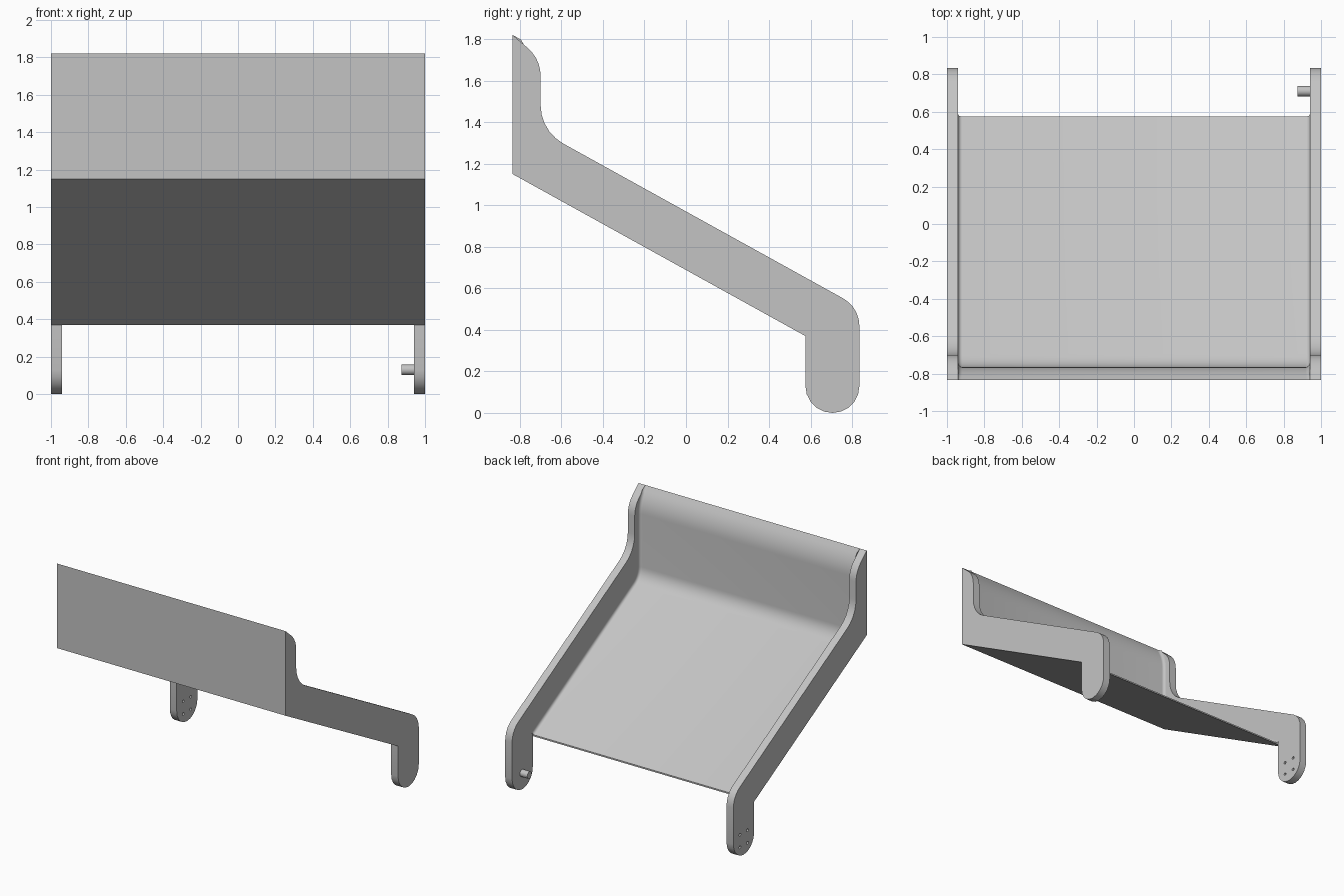
import bpy, bmesh, math
from mathutils import Vector

if "Cube" in bpy.data.objects:
    bpy.data.objects.remove(bpy.data.objects["Cube"])

GREY = (0.55, 0.55, 0.55, 1)
mat = bpy.data.materials.new("light_grey")
mat.use_nodes = True
mat.diffuse_color = GREY
mat.node_tree.nodes["Principled BSDF"].inputs["Base Color"].default_value = GREY


def rounded(corners, steps):
    """Turn (y, z, tangent_length) corners into a profile with round fillets."""
    pts = []
    n = len(corners)
    for i, (y, z, t) in enumerate(corners):
        p = Vector((y, z))
        if t == 0:
            pts.append(p)
            continue
        a = (Vector(corners[i - 1][:2]) - p).normalized()
        b = (Vector(corners[(i + 1) % n][:2]) - p).normalized()
        half = a.angle(b) / 2
        radius = t * math.tan(half)
        centre = p + (a + b).normalized() * t / math.cos(half)
        start, end = p + a * t - centre, p + b * t - centre
        sweep = start.angle(end)
        for k in range(steps + 1):
            f = k / steps
            v = start * math.sin((1 - f) * sweep) + end * math.sin(f * sweep)
            pts.append(centre + v.normalized() * radius)
    return pts


def loft(name, sections):
    """Skin closed (x, profile) sections into a solid."""
    bm = bmesh.new()
    rings = [[bm.verts.new((x, p.x, p.y)) for p in prof] for x, prof in sections]
    for r, s in zip(rings, rings[1:]):
        for i in range(len(r)):
            j = (i + 1) % len(r)
            bm.faces.new((r[i], r[j], s[j], s[i]))
    bm.faces.new(rings[0])
    bm.faces.new(rings[-1])
    bmesh.ops.recalc_face_normals(bm, faces=bm.faces)
    mesh = bpy.data.meshes.new(name)
    bm.to_mesh(mesh)
    bm.free()
    ob = bpy.data.objects.new(name, mesh)
    bpy.context.collection.objects.link(ob)
    return ob


def activate(ob):
    bpy.ops.object.select_all(action='DESELECT')
    ob.select_set(True)
    bpy.context.view_layer.objects.active = ob


def finish(ob):
    ob.data.materials.clear()
    ob.data.materials.append(mat)
    activate(ob)
    bpy.ops.object.shade_smooth_by_angle(angle=math.radians(32))


def rod(name, radius, length, x, y, z):
    bpy.ops.mesh.primitive_cylinder_add(vertices=20, radius=radius, depth=length,
                                        location=(x, y, z),
                                        rotation=(0, math.pi / 2, 0))
    ob = bpy.context.object
    ob.name = name
    return ob


# Side plates with a rounded leg at the back
INNER = 0.94
FRONT, BACK, LEG = -0.835, 0.835, 0.575
leg_r = (BACK - LEG) / 2
plate = rounded([
    (FRONT, 1.15, 0), (FRONT, 1.82, 0), (-0.70, 1.703, 0.08),
    (-0.70, 1.357, 0.125), (BACK, 0.508, 0.09),
    (BACK, 0, leg_r), (LEG, 0, leg_r), (LEG, 0.37, 0)], 5)
left_plate = loft("left_side_plate", [(INNER, plate), (1, plate)])
right_plate = loft("right_side_plate", [(-1, plate), (-INNER, plate)])

# Four screw holes through the right leg
for dy in (-0.047, 0.047):
    for dz in (-0.05, 0.05):
        cutter = rod("hole_cutter", 0.011, 0.2, -0.97, 0.705 + dy, 0.125 + dz)
        cutter.hide_render = True
        mod = right_plate.modifiers.new("hole", 'BOOLEAN')
        mod.operation = 'DIFFERENCE'
        mod.solver = 'EXACT'
        mod.object = cutter
        activate(right_plate)
        bpy.ops.object.modifier_apply(modifier=mod.name)
        bpy.data.objects.remove(cutter)
finish(left_plate)
finish(right_plate)

# Thin sloping tray with a curved front wall, filleted into the side plates
THICK = 0.012
WALL = -0.765
slope = (1.15 - 0.37) / (LEG - FRONT)
floor_z = 1.15 + THICK - slope * (WALL - FRONT)
inside = rounded([
    (FRONT, 1.82, 0), (WALL, 1.71, 0.09), (WALL, floor_z, 0.08),
    (LEG, 0.37 + THICK, 0)], 8)
under = [Vector((LEG, 0.37)), Vector((FRONT, 1.15))]


def tray_profile(rise):
    pts = []
    for i, p in enumerate(inside):
        d = inside[min(i + 1, len(inside) - 1)] - inside[max(i - 1, 0)]
        normal = Vector((-d.y, d.x)).normalized()
        pts.append(p + normal * (rise if i else 0))
    return pts + under


FILLET = 0.022
half = []
for k in range(6):
    a = k / 5 * math.pi / 2
    half.append((INNER - FILLET * (1 - math.sin(a)), FILLET * (1 - math.cos(a))))
stations = [(-x, r) for x, r in reversed(half)] + half
finish(loft("tray", [(x, tray_profile(r)) for x, r in stations]))

# Pivot peg on the inside of the left leg
finish(rod("pivot_peg", 0.028, 0.07, 0.91, 0.71, 0.13))
